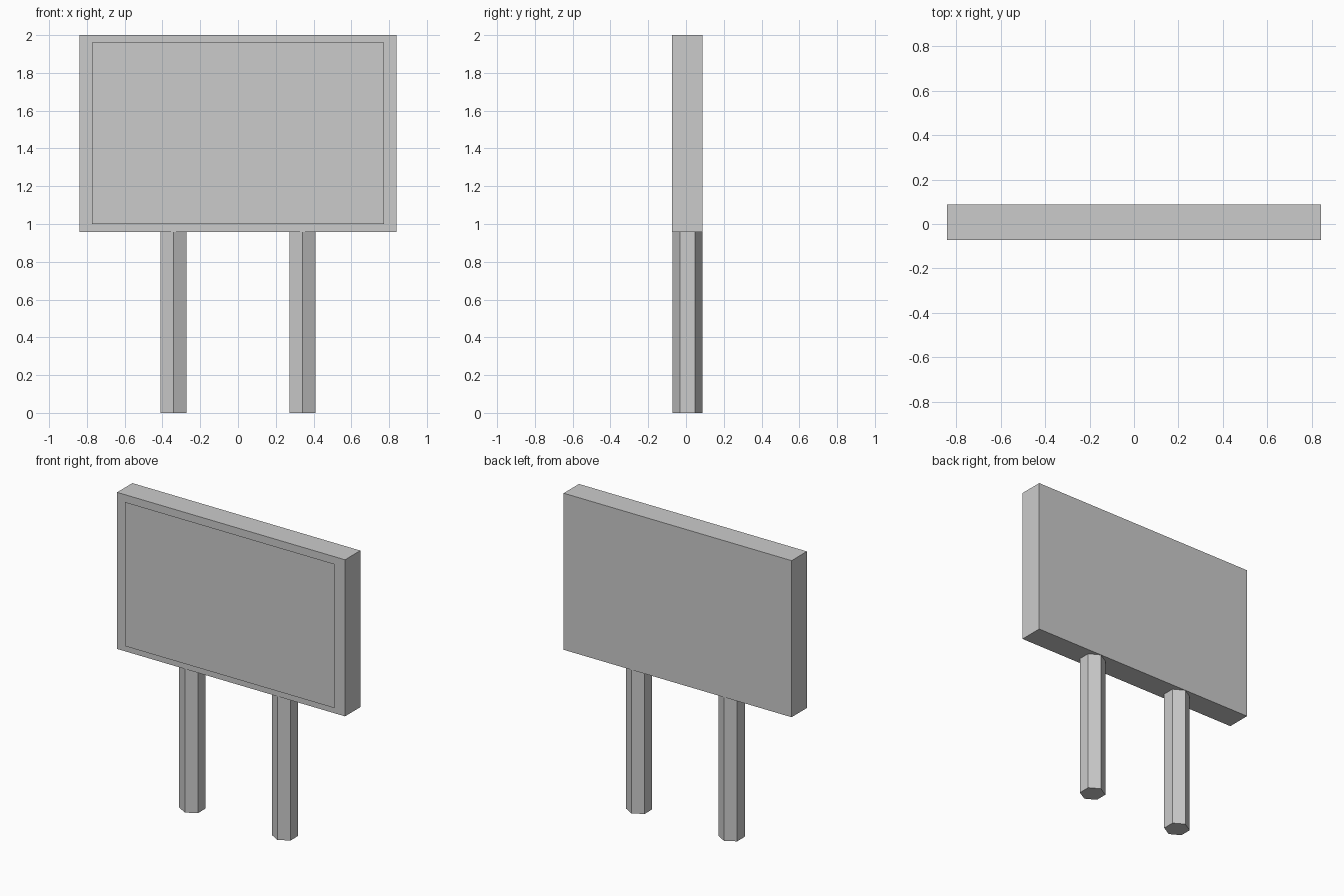
import bpy, math

cube = bpy.data.objects.get("Cube")
if cube:
    bpy.data.objects.remove(cube, do_unlink=True)

# Single flat colour
grey = bpy.data.materials.new("light_grey")
grey.use_nodes = True
colour = (0.6, 0.6, 0.6, 1)
grey.diffuse_color = colour
grey.node_tree.nodes["Principled BSDF"].inputs["Base Color"].default_value = colour

WIDTH, BOTTOM, TOP = 1.68, 0.957, 2.0
FRONT, BACK = -0.073, 0.088
MID_Y = (FRONT + BACK) / 2
MID_Z = (BOTTOM + TOP) / 2


def finish(name):
    obj = bpy.context.object
    obj.name = name
    bpy.ops.object.transform_apply(location=False, rotation=True, scale=True)
    obj.data.materials.append(grey)
    return obj


# Sign board
bpy.ops.mesh.primitive_cube_add(size=1, location=(0, MID_Y, MID_Z))
bpy.context.object.scale = (WIDTH, BACK - FRONT, TOP - BOTTOM)
finish("board")

# Thin display sheet standing just off the front
bpy.ops.mesh.primitive_plane_add(size=1, location=(0, -BACK, 1.48),
                                 rotation=(math.pi / 2, 0, 0))
bpy.context.object.scale = (1.544, 0.96, 1)
finish("display_panel")

# Hexagonal posts with a corner facing forward
for side, x in (("right", -0.341), ("left", 0.341)):
    bpy.ops.mesh.primitive_cylinder_add(vertices=6, radius=0.08, depth=BOTTOM,
                                        location=(x, MID_Y, BOTTOM / 2))
    finish(side + "_post")
